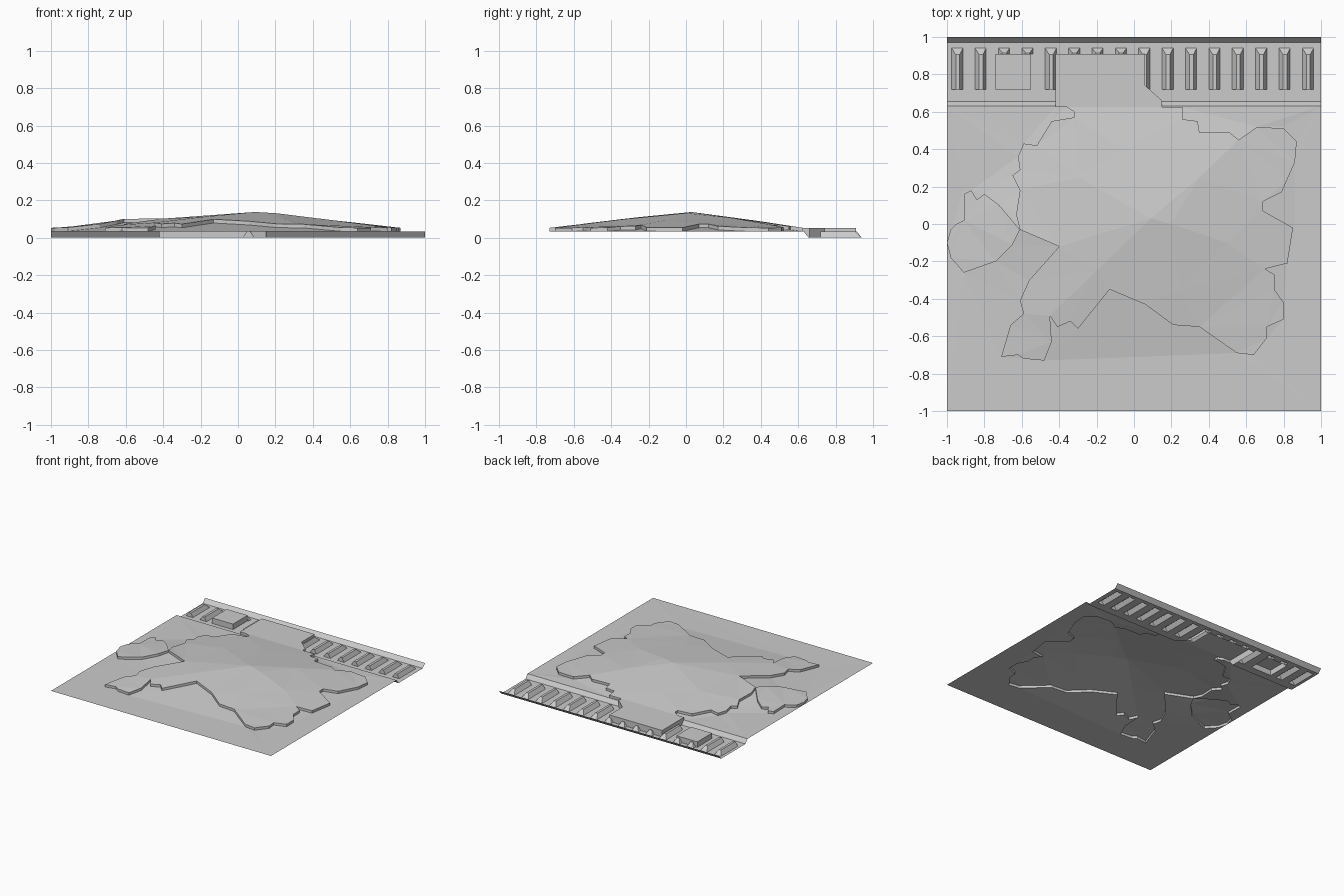
import bpy
from mathutils import Vector
from mathutils.geometry import delaunay_2d_cdt

if "Cube" in bpy.data.objects:
    bpy.data.objects.remove(bpy.data.objects["Cube"])

BASE, RISE, SLAB = 0.033, 0.092, 0.02
APEX = Vector((0.09, 0.03))

# Outline of the raised plateau, clockwise from the causeway
MAIN = [(-.42, .91), (.06, .91), (.06, .74), (.15, .66), (.15, .625), (.26, .625), (.26, .56),
        (.34, .55), (.35, .49), (.51, .49), (.56, .45), (.66, .52), (.80, .51), (.87, .44),
        (.86, .33), (.82, .24), (.79, .17), (.69, .12), (.69, .07), (.85, -.02), (.82, -.21),
        (.70, -.24), (.75, -.27), (.75, -.35), (.80, -.42), (.80, -.51), (.71, -.55),
        (.71, -.61), (.64, -.70), (.55, -.69), (.35, -.55), (.21, -.54), (.06, -.43),
        (-.13, -.35), (-.30, -.56), (-.34, -.52), (-.41, -.55), (-.45, -.49), (-.44, -.63),
        (-.48, -.73), (-.59, -.72), (-.62, -.70), (-.71, -.71), (-.66, -.54), (-.59, -.48),
        (-.61, -.41), (-.56, -.30), (-.40, -.12), (-.61, -.03), (-.63, .05), (-.61, .18),
        (-.65, .26), (-.61, .29), (-.62, .36), (-.59, .43), (-.52, .42), (-.44, .55),
        (-.32, .57), (-.32, .60), (-.36, .625), (-.42, .625)]
ISLET = [(-.91, .16), (-.87, .18), (-.84, .13), (-.80, .16), (-.72, .10), (-.61, -.03),
         (-.65, -.11), (-.74, -.20), (-.91, -.26), (-.98, -.18), (-1.0, -.10), (-.98, -.03),
         (-.95, 0), (-.91, .02)]
# Foot of the hill, a convex ring
FOOT = [(-1, -.1), (-.91, .18), (-.42, .625), (.26, .625), (.80, .52), (.87, .44), (.86, -.02),
        (.80, -.5), (.64, -.7), (-.48, -.73), (-.71, -.71), (-.97, -.2)]
# Inner points that shape the facets of the hill
INNER = [tuple(APEX), (.2, 0), (-.2, -.25), (.35, .25), (-.3, .25), (.25, -.35), (-.05, .4), (.5, -.1)]


def hill(x, y):
    """Faceted cone over the foot ring, with a small shoulder to the left."""
    d = Vector((x, y)) - APEX
    r = 0.0
    for i, a in enumerate(FOOT):
        e = Vector(FOOT[(i + 1) % len(FOOT)]) - Vector(a)
        n = Vector((-e.y, e.x))
        r = max(r, d.dot(n) / (Vector(a) - APEX).dot(n))
    r = max(r, 0.08)
    shoulder = 0.016 * max(0, 1 - (Vector((x + .61, y + .03)).length / 0.25))
    return BASE + RISE * max(0, 1 - r) + shoulder


def ground_z(x, y):
    if y <= .631:
        return hill(x, y)
    if y < .655:
        return BASE * (.655 - y) / .025
    return max(0, BASE * (y - .97) / .03)


def top_z(x, y):
    return hill(x, y) + SLAB if y < .63 else BASE + SLAB


def make(name, verts, faces):
    me = bpy.data.meshes.new(name)
    used = sorted({i for f in faces for i in f})
    index = {o: n for n, o in enumerate(used)}
    me.from_pydata([verts[i] for i in used], [], [[index[i] for i in f] for f in faces])
    me.update()
    ob = bpy.data.objects.new(name, me)
    bpy.context.collection.objects.link(ob)
    return ob


def rect(x0, x1, y0, y1):
    return [(x0, y0), (x1, y0), (x1, y1), (x0, y1)]


# Layout of the ridges and the block in the trench
BLOCK = (-.74, -.55, .72, .91)
BARS = []
for k in range(16):
    c = .93 - .125 * k
    stub = k in (8, 9, 10, 12, 13)
    BARS.append((c - .03, c + .03, .91 if stub else .72, .94))

# Triangulate the whole plan with all the outlines as constraints
pts, edges, loops = [], [], []


def add_points(ps):
    start = len(pts)
    pts.extend(Vector(p) for p in ps)
    return list(range(start, len(pts)))


for outline in [MAIN[::-1], ISLET[::-1], rect(*BLOCK)] + [rect(*b) for b in BARS]:
    loops.append(add_points(outline))
for y in (-1, .63, .655, .97, 1):
    edges.append(tuple(add_points([(-1, y), (1, y)])))
add_points(FOOT + INNER)
v2, _, tris, _, _, origin = delaunay_2d_cdt(pts, edges, loops, 0, 1e-5)

ground, raised = [], {0: [], 1: []}
for t, o in zip(tris, origin):
    if 0 in o or 1 in o:
        raised[0 if 0 in o else 1].append(t)
    elif not o:
        ground.append(t)

low = [(v.x, v.y, ground_z(v.x, v.y)) for v in v2]
high = [(v.x, v.y, top_z(v.x, v.y)) for v in v2]
n = len(v2)

# Ground sheet with the trench along the back
make("ground_and_trench", low, ground)

# Raised sheets with a thin wall around each
for key, name in ((0, "plateau"), (1, "side_islet")):
    ts = raised[key]
    directed = {(t[i], t[(i + 1) % 3]) for t in ts for i in range(3)}
    faces = [[i + n for i in t] for t in ts]
    faces += [[a, b, b + n, a + n] for a, b in directed if (b, a) not in directed]
    make(name, low + high, faces)


def hollow_block(name, base, top, z):
    """Open-bottomed block between two rectangles."""
    verts = [(x, y, 0) for x, y in rect(*base)] + [(x, y, z) for x, y in rect(*top)]
    faces = [[i, (i + 1) % 4, (i + 1) % 4 + 4, i + 4] for i in range(4)] + [[4, 5, 6, 7]]
    make(name, verts, faces)


# Ridges and block standing in the trench
for i, (x0, x1, y0, y1) in enumerate(BARS):
    hollow_block(f"trench_ridge_{i + 1}", (x0, x1, y0, y1),
                 (x0 + .022, x1 - .018, y0, max(.905, y0 + .004)), BASE)
hollow_block("trench_block", BLOCK, BLOCK, .045)
